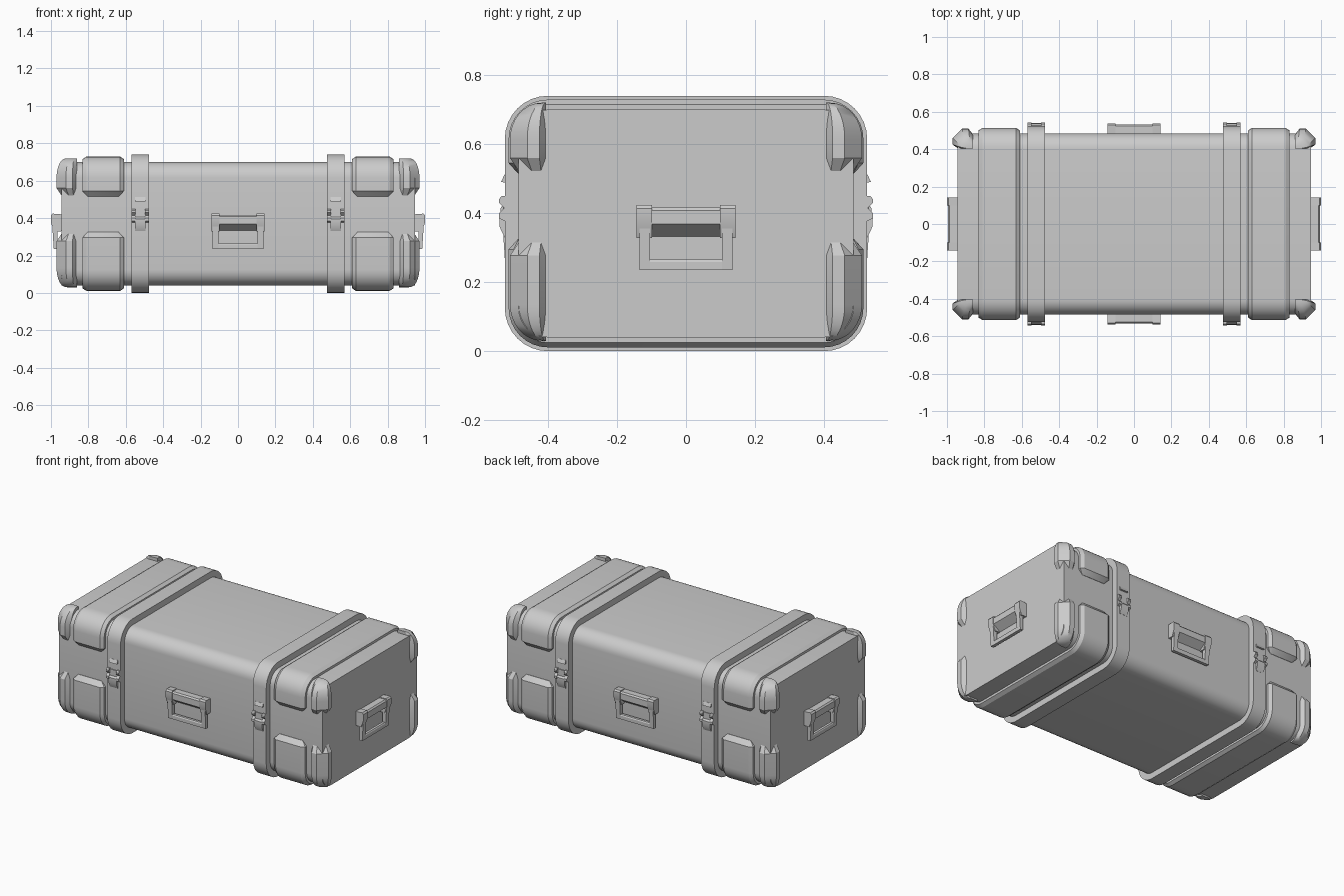
import bpy, bmesh
from math import sin, cos, pi
from mathutils import Matrix

if "Cube" in bpy.data.objects:
    bpy.data.objects.remove(bpy.data.objects["Cube"])

HY, ZC, HZ, R = 0.485, 0.37, 0.33, 0.085   # body half depth, mid height, half height, corner radius
ENDX = 0.945


def finish(name, bm, matrix=None):
    if matrix is not None:
        bm.transform(matrix)
    bmesh.ops.recalc_face_normals(bm, faces=bm.faces)
    me = bpy.data.meshes.new(name)
    bm.to_mesh(me)
    bm.free()
    ob = bpy.data.objects.new(name, me)
    bpy.context.collection.objects.link(ob)
    bpy.context.view_layer.objects.active = ob
    ob.select_set(True)
    bpy.ops.object.shade_smooth_by_angle(angle=0.5)
    ob.select_set(False)
    return ob


def loft(bm, rings, closed=False):
    """Skin closed rings of points; cap the ends unless the path is closed."""
    vs = [[bm.verts.new(p) for p in r] for r in rings]
    n = len(vs[0])
    for i in range(len(vs) if closed else len(vs) - 1):
        a, b = vs[i], vs[(i + 1) % len(vs)]
        for j in range(n):
            k = (j + 1) % n
            bm.faces.new((a[j], a[k], b[k], b[j]))
    if not closed:
        bm.faces.new(vs[0])
        bm.faces.new(vs[-1])


def prism(bm, profile, x0, x1):
    loft(bm, [[(x, y, z) for y, z in profile] for x in (x0, x1)])


def arc(sy, sz, a0, seg=8):
    """One rounded body corner as (y, z, normal_y, normal_z)."""
    cy, cz = sy * (HY - R), ZC + sz * (HZ - R)
    out = []
    for i in range(seg + 1):
        a = a0 + pi / 2 * i / seg
        out.append((cy + R * cos(a), cz + R * sin(a), cos(a), sin(a)))
    return out


top_path = arc(1, 1, 0) + arc(-1, 1, pi / 2)
bottom_path = arc(-1, -1, pi) + arc(1, -1, 1.5 * pi)
outline = top_path + bottom_path


def sweep_ring(p, section, s):
    return [(s * x, p[0] + p[2] * o, p[1] + p[3] * o) for x, o in section]


# main shell
bm = bmesh.new()
prism(bm, [(p[0], p[1]) for p in outline], -ENDX, ENDX)
finish("case_body", bm)

for s, side in ((-1, "left"), (1, "right")):
    # strap around the whole case
    bm = bmesh.new()
    sec = [(0.475, -0.005), (0.475, 0.04), (0.57, 0.04), (0.57, -0.005)]
    loft(bm, [sweep_ring(p, sec, s) for p in outline], closed=True)
    finish("strap_" + side, bm)

    # wide bumper bands, upper and lower, with tapered ends
    full = [(0.61, -0.005), (0.61, 0.015), (0.63, 0.029), (0.81, 0.029), (0.832, 0.015), (0.832, -0.005)]
    tip = [(0.638, -0.005), (0.638, 0.0), (0.65, 0.002), (0.79, 0.002), (0.804, 0.0), (0.804, -0.005)]
    for name, path, ze, d in (("upper_bumper_", top_path, 0.515, 1), ("lower_bumper_", bottom_path, 0.325, -1)):
        a, b = (1, -1) if d > 0 else (-1, 1)
        rings = [sweep_ring((a * HY, ze, a, 0), tip, s), sweep_ring((a * HY, ze + d * 0.03, a, 0), full, s)]
        rings += [sweep_ring(p, full, s) for p in path]
        rings += [sweep_ring((b * HY, ze + d * 0.03, b, 0), full, s), sweep_ring((b * HY, ze, b, 0), tip, s)]
        bm = bmesh.new()
        loft(bm, rings)
        finish(name + side, bm)

    # corner guards: faceted section, chamfered inner end, rounded outer end
    poly = [(0.862, 0.405), (0.862, 0.48), (0.885, 0.51), (0.92, 0.51), (0.97, 0.46), (0.97, 0.425), (0.943, 0.405)]
    for t in (-1, 1):
        for name, ze, d, zc in (("upper", 0.515, 1, 0.615), ("lower", 0.322, -1, 0.135)):
            levels = [(ze, 0.72, 0.72), (ze + d * 0.045, 1, 1)]
            for i in range(9):
                a = pi / 2 * i / 8
                levels.append((zc + d * 0.105 * sin(a), 0.45 + 0.55 * cos(a) ** 0.8, 0.12 + 0.88 * cos(a)))
            bm = bmesh.new()
            loft(bm, [[(s * (0.862 + (x - 0.862) * sx), t * (0.405 + (y - 0.405) * sy), z)
                       for x, y in poly] for z, sx, sy in levels])
            finish(f"{name}_corner_guard_{side}_{'back' if t > 0 else 'front'}", bm)

# latches on the straps, front and back
for turn in (0, pi):
    for s in (-1, 1):
        bm = bmesh.new()
        cx = s * 0.5225
        ear = [(0.01, 0.45), (-0.012, 0.45), (-0.02, 0.44), (-0.02, 0.43), (-0.005, 0.415),
               (-0.02, 0.40), (-0.02, 0.385), (0.01, 0.37)]
        for e in (-1, 1):
            prism(bm, ear, cx + e * 0.026, cx + e * 0.046)
        prism(bm, [(0.01, 0.445), (-0.008, 0.445), (-0.008, 0.405), (-0.018, 0.395), (-0.018, 0.36),
                   (-0.004, 0.33), (0.01, 0.33)], cx - 0.028, cx + 0.028)
        prism(bm, [(0.01, 0.515), (-0.004, 0.512), (-0.014, 0.49), (0.01, 0.488)], cx - 0.028, cx + 0.028)
        finish(f"latch_{'back' if turn else 'front'}_{'right' if s > 0 else 'left'}", bm,
               Matrix.Rotation(turn, 4, 'Z') @ Matrix.Translation((0, -HY - 0.037, 0)))

# drop handles on all four sides
for i, name in enumerate(("front", "right", "back", "left")):
    bm = bmesh.new()
    for e in (-1, 1):
        prism(bm, [(0.005, 0.33), (0.005, 0.42), (-0.045, 0.424), (-0.053, 0.414), (-0.053, 0.375),
                   (-0.035, 0.328)], e * 0.098, e * 0.143)
        prism(bm, [(-0.018, 0.235), (-0.018, 0.36), (-0.046, 0.36), (-0.038, 0.235)], e * 0.104, e * 0.135)
    prism(bm, [(0.005, 0.33), (-0.048, 0.368), (-0.048, 0.408), (-0.04, 0.417), (0.005, 0.417)], -0.1, 0.1)
    prism(bm, [(-0.018, 0.235), (-0.018, 0.265), (-0.034, 0.265), (-0.038, 0.258), (-0.038, 0.235)], -0.105, 0.105)
    finish("handle_" + name, bm, Matrix.Rotation(i * pi / 2, 4, 'Z') @
           Matrix.Translation((0, -(ENDX + 0.002 if i % 2 else HY), 0)))
